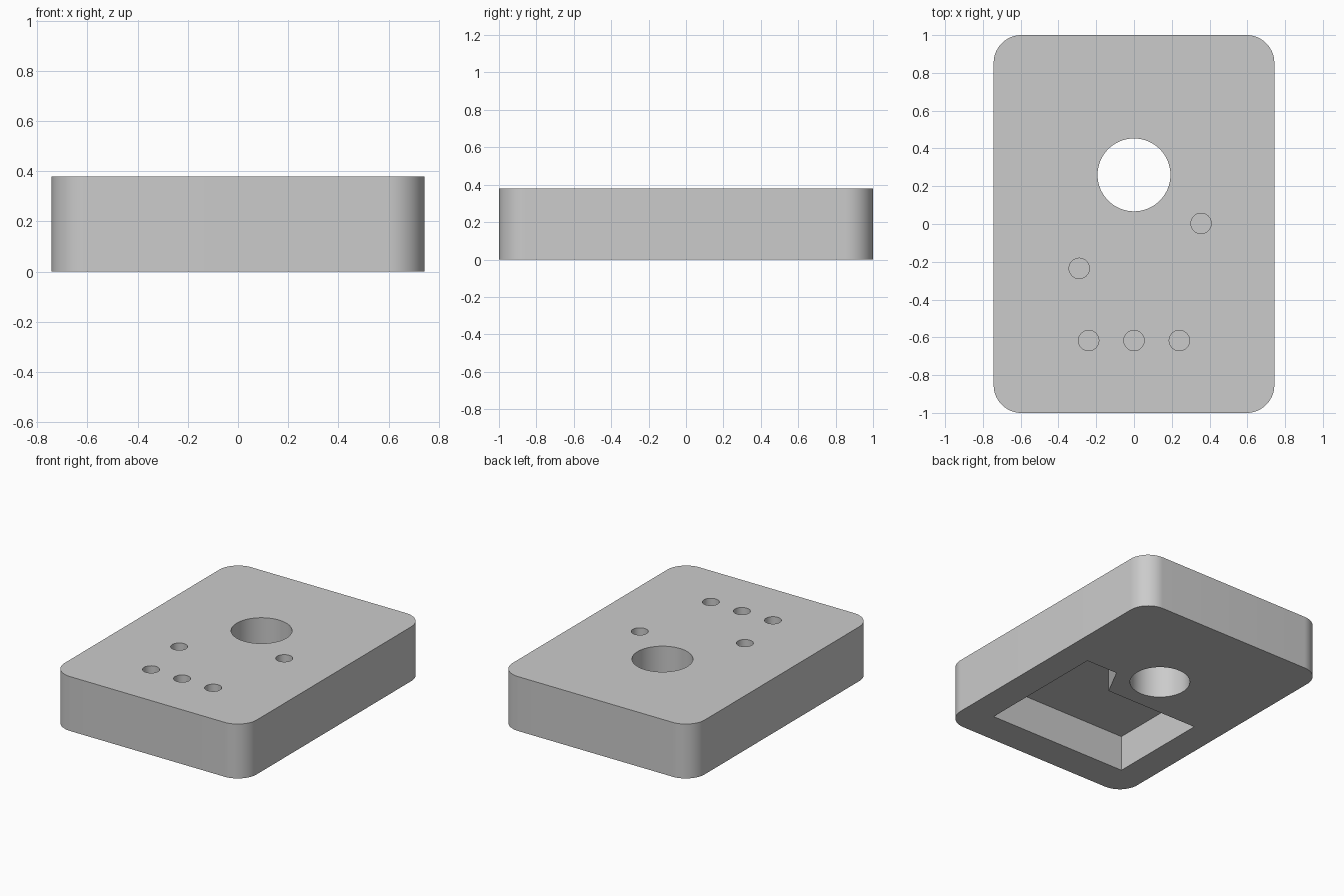
import bpy
import math

cube = bpy.data.objects.get("Cube")
if cube:
    bpy.data.objects.remove(cube, do_unlink=True)

W, L, H, R = 0.743, 1.0, 0.38, 0.147   # half width, half length, height, corner radius
POCKET_DEPTH, SOCKET_DEPTH = 0.25, 0.1

grey = bpy.data.materials.new("plain grey")
grey.use_nodes = True
colour = (0.6, 0.6, 0.6, 1)
grey.diffuse_color = colour
grey.node_tree.nodes["Principled BSDF"].inputs["Base Color"].default_value = colour


def prism(name, outline, z0, z1):
    """Extrude a counter-clockwise outline from z0 to z1."""
    n = len(outline)
    verts = [(x, y, z) for z in (z0, z1) for x, y in outline]
    faces = [list(range(n))[::-1], list(range(n, 2 * n))]
    faces += [[i, (i + 1) % n, (i + 1) % n + n, i + n] for i in range(n)]
    mesh = bpy.data.meshes.new(name)
    mesh.from_pydata(verts, [], faces)
    mesh.materials.append(grey)
    obj = bpy.data.objects.new(name, mesh)
    bpy.context.collection.objects.link(obj)
    return obj


def arc(cx, cy, r, start, sweep, steps):
    return [(cx + r * math.cos(start + sweep * i / steps),
             cy + r * math.sin(start + sweep * i / steps)) for i in range(steps + 1)]


def circle(cx, cy, r, steps):
    return arc(cx, cy, r, 0, math.tau, steps)[:-1]


# Rounded block
outline = []
for k, (sx, sy) in enumerate([(1, 1), (-1, 1), (-1, -1), (1, -1)]):
    outline += arc(sx * (W - R), sy * (L - R), R, k * math.pi / 2, math.pi / 2, 16)
body = prism("housing_block", outline, 0, H)

# Large through hole
cutters = [prism("through_hole_cutter", circle(0, 0.26, 0.193, 64), -0.1, H + 0.1)]

# Stepped pocket in the underside
pocket = [(-0.54, -0.77), (0.535, -0.77), (0.535, 0.17),
          (0.29, 0.17), (0.18, -0.04), (-0.54, -0.04)]
cutters.append(prism("pocket_cutter", pocket, -0.1, POCKET_DEPTH))

# Small blind sockets in the top
for x, y in [(-0.24, -0.617), (0, -0.617), (0.24, -0.617), (-0.29, -0.235), (0.355, 0.003)]:
    cutters.append(prism("socket_cutter", circle(x, y, 0.054, 32), H - SOCKET_DEPTH, H + 0.1))

# Cut everything out and discard the cutters
bpy.context.view_layer.objects.active = body
for cutter in cutters:
    cutter.hide_render = True
    mod = body.modifiers.new("cut", 'BOOLEAN')
    mod.operation = 'DIFFERENCE'
    mod.solver = 'EXACT'
    mod.object = cutter
    bpy.ops.object.modifier_apply(modifier=mod.name)
    bpy.data.objects.remove(cutter, do_unlink=True)

bpy.ops.object.select_all(action='DESELECT')
body.select_set(True)
bpy.ops.object.shade_smooth_by_angle(angle=math.radians(30))
